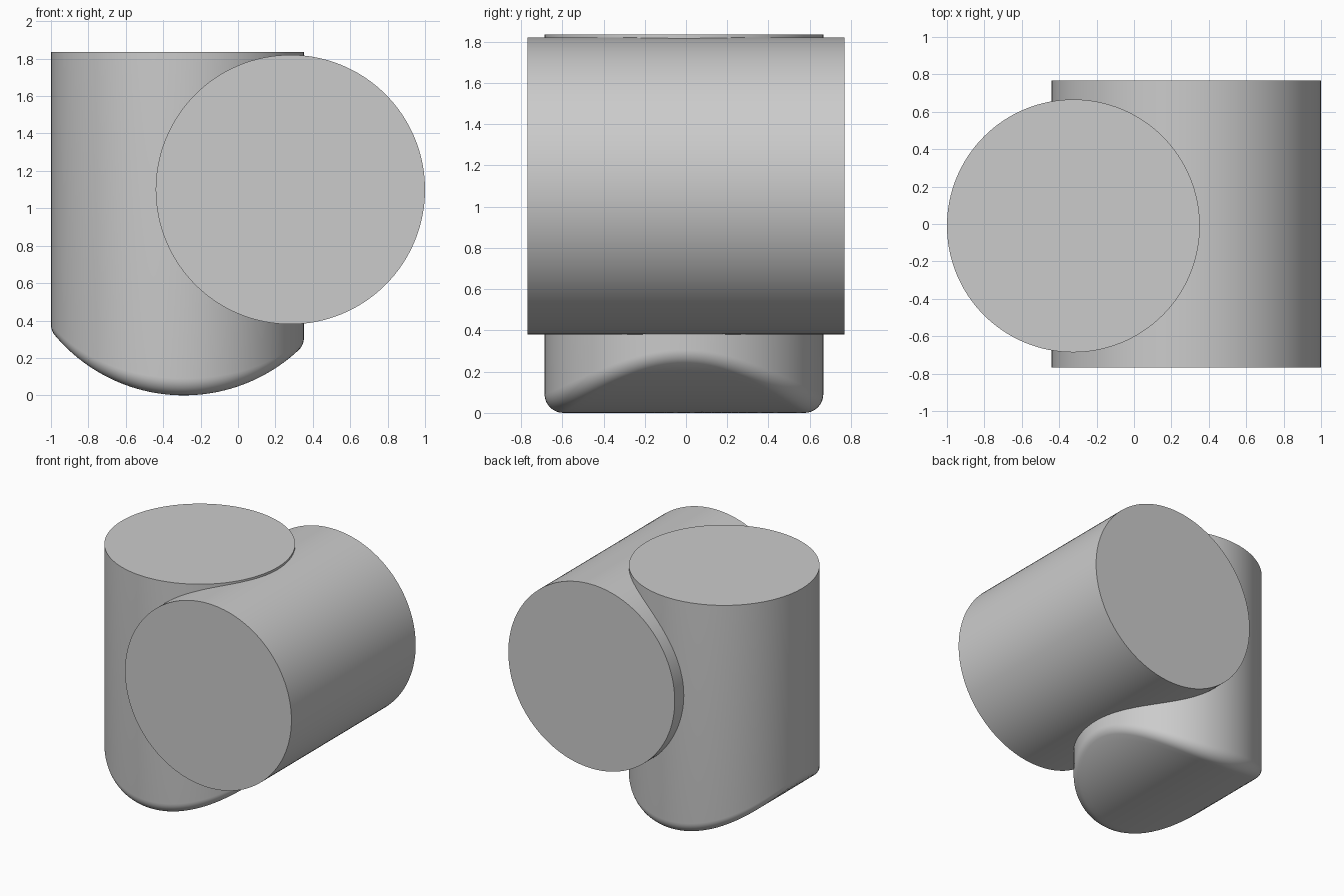
import bpy, bmesh
from math import sin, cos, tan, pi, sqrt, atan, radians
from mathutils import Vector

cube = bpy.data.objects.get("Cube")
if cube:
    bpy.data.objects.remove(cube, do_unlink=True)

SEGMENTS = 128

# Single plain material
grey = bpy.data.materials.new("plain_grey")
grey.use_nodes = True
colour = (0.6, 0.6, 0.6, 1)
grey.diffuse_color = colour
grey.node_tree.nodes["Principled BSDF"].inputs["Base Color"].default_value = colour


def finish(obj):
    obj.data.materials.clear()
    obj.data.materials.append(grey)
    bpy.ops.object.select_all(action="DESELECT")
    obj.select_set(True)
    bpy.context.view_layer.objects.active = obj
    bpy.ops.object.shade_smooth_by_angle(angle=radians(30))


# Horizontal cylinder running front to back
bpy.ops.mesh.primitive_cylinder_add(vertices=SEGMENTS, radius=0.72, depth=1.536,
                                    location=(0.28, 0, 1.1), rotation=(pi / 2, 0, 0))
barrel = bpy.context.object
barrel.name = "horizontal_cylinder"
finish(barrel)

# Upright cylinder with an arched, filleted underside
CENTRE = Vector((-0.324, -0.01, 0))
RADIUS, TOP, FILLET = 0.676, 1.835, 0.09
ARCH_X, ARCH_R = -0.29, 0.9


def underside(x):
    return ARCH_R - sqrt(ARCH_R ** 2 - (x - ARCH_X) ** 2)


def column_profile(angle):
    """Points from the top rim, round the fillet, to the middle of the base."""
    out = Vector((cos(angle), sin(angle), 0))
    rim = CENTRE + out * RADIUS
    dx = rim.x - ARCH_X
    slope = atan(out.x * dx / sqrt(ARCH_R ** 2 - dx ** 2))
    turn = (pi / 2 - slope) / 2
    length = FILLET * tan(turn)
    corner = Vector((rim.x, rim.y, underside(rim.x)))
    start = corner + Vector((0, 0, length))
    end = corner - out * length * cos(slope)
    end.z = underside(end.x)
    points = [Vector((rim.x, rim.y, TOP))]
    # Circular fillet as a weighted curve
    steps = 8
    for i in range(steps + 1):
        t = i / steps
        a, b, c = (1 - t) ** 2, 2 * t * (1 - t) * cos(turn), t * t
        points.append((start * a + corner * b + end * c) / (a + b + c))
    # Base rings shrinking to the middle
    rings = 16
    for i in range(1, rings):
        p = end.lerp(CENTRE, i / rings)
        p.z = underside(p.x)
        points.append(p)
    return points


bm = bmesh.new()
columns = [[bm.verts.new(p) for p in column_profile(2 * pi * i / SEGMENTS)]
           for i in range(SEGMENTS)]
middle = bm.verts.new((CENTRE.x, CENTRE.y, underside(CENTRE.x)))
for i, here in enumerate(columns):
    after = columns[(i + 1) % SEGMENTS]
    for j in range(len(here) - 1):
        bm.faces.new((here[j], here[j + 1], after[j + 1], after[j]))
    bm.faces.new((here[-1], middle, after[-1]))
bm.faces.new([column[0] for column in columns])
bmesh.ops.recalc_face_normals(bm, faces=bm.faces)
mesh = bpy.data.meshes.new("upright_cylinder")
bm.to_mesh(mesh)
bm.free()
column = bpy.data.objects.new("upright_cylinder", mesh)
bpy.context.collection.objects.link(column)
finish(column)
